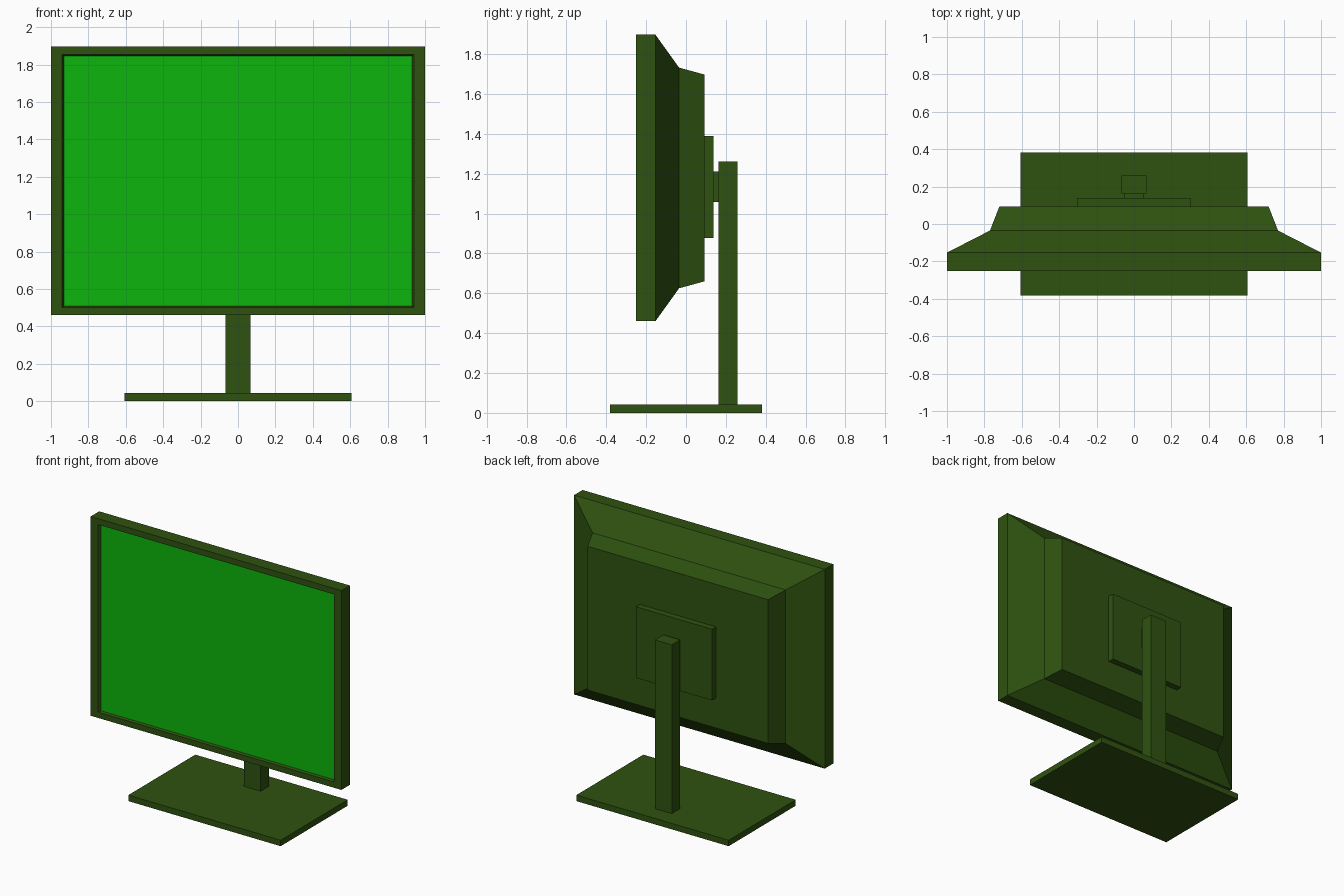
import bpy
import bmesh

cube = bpy.data.objects.get("Cube")
if cube:
    bpy.data.objects.remove(cube, do_unlink=True)


def make_material(name, rgb):
    mat = bpy.data.materials.new(name)
    mat.use_nodes = True
    color = (*rgb, 1.0)
    mat.diffuse_color = color
    mat.node_tree.nodes["Principled BSDF"].inputs["Base Color"].default_value = color
    return mat


olive = make_material("dark olive casing", (0.028, 0.085, 0.005))
green = make_material("bright green screen", (0.004, 0.47, 0.004))


def loft(name, rings, materials):
    """Join rectangles across the depth; each ring is (y, half width, bottom, top)."""
    bm = bmesh.new()
    loops = [[bm.verts.new((x, y, z)) for x, z in
              ((-w, low), (w, low), (w, high), (-w, high))]
             for y, w, low, high in rings]
    for a, b in zip(loops, loops[1:]):
        for i in range(4):
            j = (i + 1) % 4
            bm.faces.new((a[i], a[j], b[j], b[i]))
    front_cap = bm.faces.new(loops[0])
    bm.faces.new(loops[-1])
    front_cap.material_index = len(materials) - 1
    bmesh.ops.recalc_face_normals(bm, faces=bm.faces)
    mesh = bpy.data.meshes.new(name)
    bm.to_mesh(mesh)
    bm.free()
    for mat in materials:
        mesh.materials.append(mat)
    obj = bpy.data.objects.new(name, mesh)
    bpy.context.collection.objects.link(obj)
    return obj


def block(name, half_width, front, back, low, high):
    return loft(name, [(front, half_width, low, high),
                       (back, half_width, low, high)], [olive])


# Casing: recessed screen, bezel, rim and stepped tapering back
loft("monitor_casing", [
    (-0.232, 0.93, 0.508, 1.847),
    (-0.25, 0.94, 0.502, 1.854),
    (-0.25, 1.0, 0.46, 1.897),
    (-0.153, 1.0, 0.46, 1.897),
    (-0.035, 0.77, 0.625, 1.732),
    (0.093, 0.72, 0.66, 1.697),
], [olive, green])

# Stand: mounting plate, connector, upright post and base
block("mounting_plate", 0.304, 0.093, 0.138, 0.877, 1.39)
block("stand_connector", 0.05, 0.138, 0.163, 1.057, 1.21)
block("stand_post", 0.067, 0.163, 0.258, 0.043, 1.26)
block("stand_base", 0.608, -0.382, 0.382, 0.0, 0.043)
